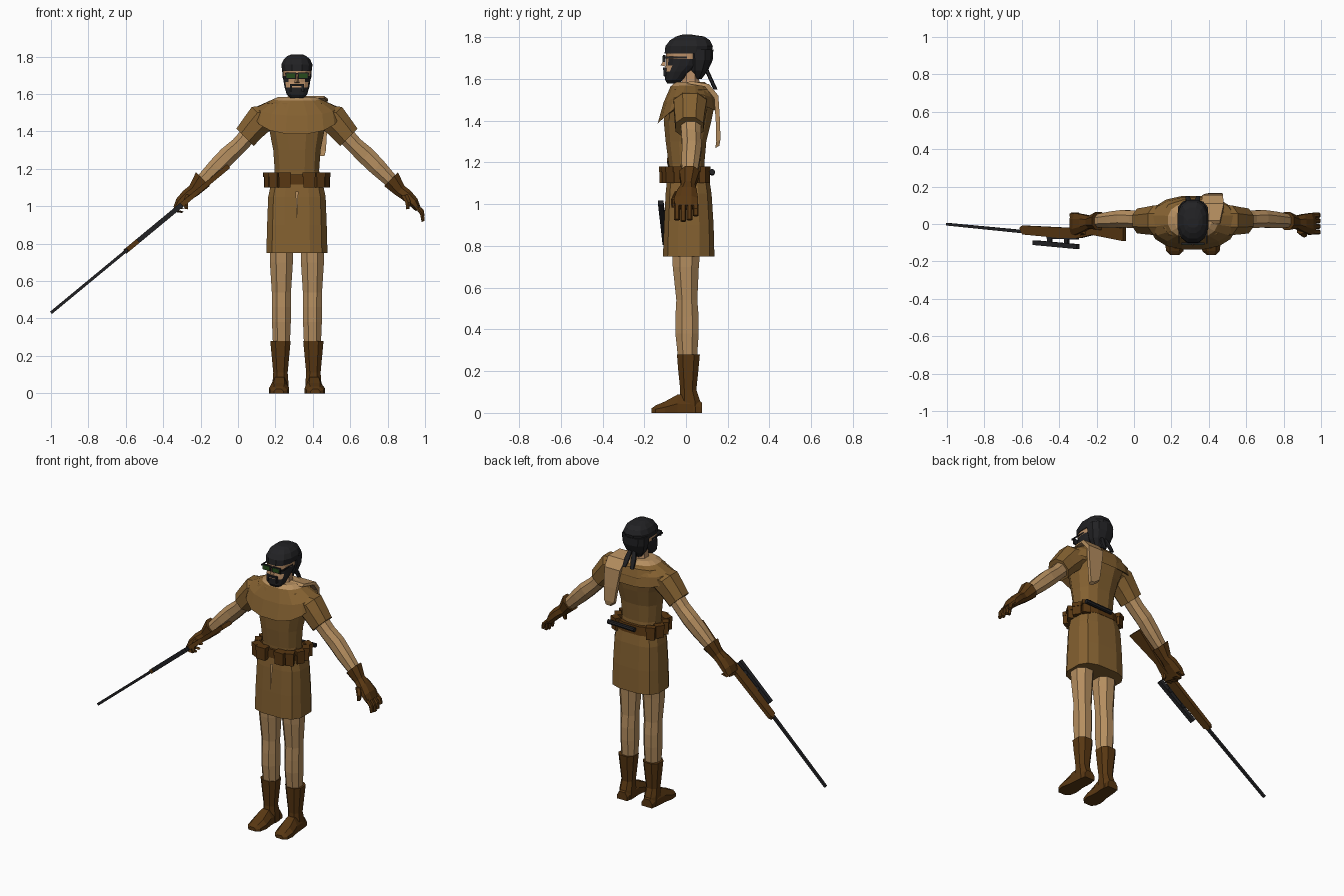
import bpy, bmesh, math
from mathutils import Vector

CX = 0.315  # body centre line


def material(name, col):
    m = bpy.data.materials.new(name)
    m.diffuse_color = (*col, 1)
    return m


TUNIC = material("tunic_brown", (0.23, 0.118, 0.030))
TAN = material("cloth_tan", (0.46, 0.27, 0.115))
LEATHER = material("dark_leather", (0.098, 0.038, 0.006))
BLACK = material("charcoal", (0.016, 0.016, 0.018))
SKIN = material("skin", (0.50, 0.28, 0.14))
GREEN = material("lens_green", (0.02, 0.07, 0.012))


def make(name, verts, faces, *mats, rule=None):
    me = bpy.data.meshes.new(name)
    bm = bmesh.new()
    vs = [bm.verts.new(v) for v in verts]
    for f in faces:
        bm.faces.new([vs[i] for i in f])
    bmesh.ops.recalc_face_normals(bm, faces=bm.faces)
    if rule:
        for f in bm.faces:
            f.material_index = rule(f.calc_center_median())
    bm.to_mesh(me)
    bm.free()
    for m in mats:
        me.materials.append(m)
    ob = bpy.data.objects.new(name, me)
    bpy.context.collection.objects.link(ob)
    return ob


def skin_rings(name, rings, *mats, rule=None):
    n = len(rings[0])
    verts = [v for r in rings for v in r]
    faces = [(i * n + j, i * n + (j + 1) % n, (i + 1) * n + (j + 1) % n, (i + 1) * n + j)
             for i in range(len(rings) - 1) for j in range(n)]
    faces += [tuple(range(n)), tuple(range(len(verts) - n, len(verts)))]
    return make(name, verts, faces, *mats, rule=rule)


def oval(cx, cz, y0, y1, rx, n=10, tilt=0, power=0.8):
    # squarish oval across x and y, optionally tipped about y
    out = []
    for k in range(n):
        a = 2 * math.pi * (k + 0.5) / n
        c, s = math.cos(a), math.sin(a)
        u = rx * math.copysign(abs(c) ** power, c)
        v = (y1 - y0) / 2 * math.copysign(abs(s) ** power, s)
        out.append(Vector((cx + u * math.cos(tilt), (y0 + y1) / 2 + v, cz + u * math.sin(tilt))))
    return out


def column(name, rows, *mats, n=12, cx=CX, power=0.8, rule=None):
    # rows: z, half width, front y, back y
    return skin_rings(name, [oval(cx, z, a, b, w, n, 0, power) for z, w, a, b in rows], *mats, rule=rule)


def limb(name, side, rows, mat, n=8, tilt=45):
    # rows: outward distance, z, half thickness, front y, back y
    t = math.radians(tilt) * side
    return skin_rings(name, [oval(CX + side * d, z, a, b, r, n, t, 0.9) for d, z, r, a, b in rows], mat)


def box(name, c, size, mat, turn=0):
    v = []
    for z in (-0.5, 0.5):
        for x, y in ((-0.5, -0.5), (0.5, -0.5), (0.5, 0.5), (-0.5, 0.5)):
            p = Vector((x * size[0], y * size[1], 0))
            v.append(Vector((c[0] + p.x * math.cos(turn) - p.y * math.sin(turn),
                             c[1] + p.x * math.sin(turn) + p.y * math.cos(turn), c[2] + z * size[2])))
    return skin_rings(name, [v[:4], v[4:]], mat)


# tunic body and skirt
column("tunic_body", [(1.10, .135, -.08, .10), (1.19, .122, -.085, .09), (1.30, .13, -.10, .10),
                      (1.40, .15, -.11, .125), (1.50, .19, -.10, .145), (1.55, .17, -.08, .13),
                      (1.575, .11, -.05, .09)], TUNIC)
column("skirt", [(.75, .167, -.113, .139), (.90, .163, -.108, .135), (1.05, .157, -.10, .125),
                 (1.13, .14, -.092, .112)], TUNIC, power=0.65)
make("skirt_slit", [(CX, -.115, .92), (CX - .008, -.104, 1.08), (CX + .008, -.104, 1.08)], [(0, 1, 2)], TAN)

# shoulder cape: hem dips at the front and back
cape = []
N = 16
for rx, y0, y1, z, dip in ((.10, -.05, .09, 1.585, 0), (.135, -.075, .115, 1.57, .005),
                           (.225, -.11, .14, 1.535, .05), (.235, -.138, .152, 1.50, .115),
                           (.20, -.10, .13, 1.50, .08)):
    ring = oval(CX, z, y0, y1, rx, N, 0, .85)
    for k, p in enumerate(ring):
        s = math.sin(2 * math.pi * (k + .5) / N)
        p.z -= dip * abs(s) * (1 if s < 0 else .5)
    cape.append(ring)
skin_rings("shoulder_cape", cape, TUNIC, TAN, rule=lambda c: int(c.z > 1.572))

# scarf over the shoulder, hanging down the back
rows = [(.39, .02, 1.59, .07), (.42, .11, 1.575, .06), (.42, .155, 1.52, .055), (.43, .163, 1.40, .045),
        (.435, .165, 1.31, .035), (.45, .16, 1.28, .012)]
skin_rings("scarf", [[Vector((x - w, y, z)), Vector((x + w, y, z)), Vector((x + w, y - .02, z - .012)),
                      Vector((x - w, y - .02, z - .012))] for x, y, z, w in rows], TAN)

# legs, boots, sleeves, arms, gloves
for side, tag in ((-1, "right"), (1, "left")):
    lx = CX + side * .083
    column("leg_" + tag, [(.25, .048, -.04, .055), (.38, .054, -.055, .065), (.46, .054, -.055, .065),
                          (.54, .055, -.05, .058), (.70, .066, -.068, .066), (.85, .068, -.075, .08)],
           TAN, n=8, cx=lx, power=.9)
    bx = CX + side * .088
    column("boot_" + tag, [(.0, .045, -.03, .075), (.06, .045, -.035, .07), (.11, .041, -.03, .052),
                           (.20, .05, -.04, .062), (.28, .058, -.047, .07)], LEATHER, n=8, cx=bx, power=.8)
    foot = []
    for y, w, h in ((.077, .036, .05), (.02, .042, .085), (-.04, .044, .088), (-.10, .054, .055),
                    (-.145, .046, .036), (-.165, .025, .022)):
        x = bx + side * (.077 - y) * .04
        foot.append([Vector((x - w, y, 0)), Vector((x + w, y, 0)), Vector((x + w, y, h * .5)),
                     Vector((x + w * .55, y, h)), Vector((x - w * .55, y, h)), Vector((x - w, y, h * .5))])
    skin_rings("foot_" + tag, foot, LEATHER)

    limb("sleeve_" + tag, side, [(.13, 1.48, .085, -.07, .11), (.185, 1.475, .085, -.065, .105),
                                 (.235, 1.42, .076, -.06, .095), (.278, 1.368, .07, -.055, .088)], TUNIC)
    limb("arm_" + tag, side, [(.25, 1.39, .05, -.03, .075), (.31, 1.325, .048, -.025, .075),
                              (.37, 1.27, .053, -.022, .078), (.43, 1.21, .05, -.025, .07),
                              (.53, 1.11, .036, -.02, .05)], TAN)
    limb("glove_" + tag, side, [(.503, 1.145, .056, -.035, .068), (.55, 1.085, .037, -.025, .045),
                                (.585, 1.06, .035, -.045, .055), (.625, 1.02, .03, -.062, .062),
                                (.648, .985, .018, -.058, .06)], LEATHER)
    # fingers: open on one hand, curled round the rifle on the other
    tips = ((.64, 1.0), (.668, .965), (.675, .925)) if side > 0 else ((.635, 1.0), (.65, .975), (.61, .972))
    for k in range(4):
        y = -.043 + k * .03
        lift = (0, -.006, 0, .02)[k]
        limb(f"finger_{tag}_{k}", side, [(d, z + lift * j / 2, .014 - .002 * j, y - .014, y + .014)
                                        for j, (d, z) in enumerate(tips)], LEATHER, n=6, tilt=25)
    limb("thumb_" + tag, side, [(.575, 1.06, .02, -.055, -.02), (.595, 1.02, .016, -.073, -.042),
                                (.592, .985, .01, -.07, -.048)], LEATHER, n=6, tilt=10)

# belt with pouches and a rolled tube at the back
column("belt", [(1.115, .148, -.098, .117), (1.17, .14, -.098, .112)], LEATHER, power=.7)
for side in (-1, 1):
    for d, y, w, t in ((.065, -.105, .062, .045), (.118, -.085, .045, .045), (.148, -.03, .045, .034),
                       (.148, .035, .05, .034), (.125, .088, .05, .034)):
        turn = side * math.atan2(d * .5, -y * 1.5) if abs(y) < .1 else 0
        box("pouch", (CX + side * d, y, 1.14), (w, t, .078), LEATHER, turn)
        box("pouch_flap", (CX + side * d, y, 1.168), (w + .006, t + .006, .026), LEATHER, turn)
tube = []
for x, z in ((.28, 1.15), (.47, 1.155)):
    tube.append([Vector((x, .125 + .014 * math.cos(k * math.pi / 4), z + .014 * math.sin(k * math.pi / 4)))
                 for k in range(8)])
skin_rings("belt_tube", tube, BLACK)

# neck and head, bearded by region
column("neck", [(1.54, .06, -.035, .075), (1.60, .05, -.02, .065), (1.66, .05, -.02, .065)], SKIN, n=8)


def beard(c):
    return int(c.z < 1.618 or (c.z < 1.70 and c.y > -.075))


column("head", [(1.578, .035, -.09, -.035), (1.597, .055, -.102, -.01), (1.635, .067, -.104, .03),
                (1.665, .072, -.098, .07), (1.695, .075, -.098, .09), (1.74, .076, -.098, .10)],
       SKIN, BLACK, n=16, power=.85, rule=beard)
box("moustache", (CX, -.104, 1.648), (.06, .012, .012), BLACK)
for s in (-1, 1):
    box("moustache_end", (CX + s * .031, -.101, 1.633), (.012, .014, .04), BLACK)
make("nose", [(CX, -.098, 1.705), (CX - .014, -.098, 1.66), (CX + .014, -.098, 1.66), (CX, -.122, 1.665)],
     [(0, 1, 3), (0, 3, 2), (1, 2, 3), (0, 2, 1)], SKIN)

# glasses
box("glasses_bridge", (CX, -.106, 1.708), (.13, .008, .008), BLACK)
for s in (-1, 1):
    box("lens_frame", (CX + s * .034, -.104, 1.697), (.056, .010, .034), BLACK)
    box("lens", (CX + s * .034, -.109, 1.697), (.046, .006, .025), GREEN)
    box("glasses_arm", (CX + s * .074, -.05, 1.703), (.006, .11, .008), BLACK)

# head wrap, back of the hair and knotted tails
column("head_wrap", [(1.722, .081, -.106, .125), (1.757, .086, -.102, .132), (1.785, .073, -.08, .118),
                     (1.803, .052, -.05, .09), (1.812, .03, -.02, .03)], BLACK, n=12, power=.85)
column("head_wrap_back", [(1.60, .035, .035, .075), (1.64, .065, .015, .105), (1.69, .08, .005, .128),
                          (1.74, .083, .0, .131)], BLACK, n=10)
for s in (-1, 1):
    skin_rings("wrap_tail", [oval(CX + s * d, z, y - .012, y + .008, w, 6)
                             for d, z, y, w in ((.012, 1.655, .095, .012), (.022, 1.60, .12, .018),
                                                (.028, 1.55, .143, .012))], BLACK)


# rifle: side outlines in (x, y), laid along the sloping barrel line
def slab(name, pts, half, mat):
    n = Vector((-.637, 0, .771)) * half
    base = [Vector((x, y, .43 + (x + 1) * .826)) for x, y in pts]
    return skin_rings(name, [[p - n for p in base], [p + n for p in base]], mat)


slab("rifle_barrel", [(-1, .006), (-.55, -.036), (-.55, -.054), (-1, -.008)], .008, BLACK)
slab("rifle_stock", [(-.605, -.02), (-.59, -.008), (-.30, -.022), (-.24, -.028), (-.05, .0),
                     (-.05, -.092), (-.22, -.058), (-.29, -.076), (-.40, -.074), (-.59, -.056)], .013, LEATHER)
slab("rifle_receiver", [(-.46, -.06), (-.30, -.06), (-.30, -.084), (-.46, -.078)], .011, BLACK)
slab("rifle_scope", [(-.535, -.087), (-.30, -.108), (-.30, -.134), (-.535, -.112)], .013, BLACK)
for x in (-.45, -.36):
    slab("scope_mount", [(x - .01, -.07), (x + .01, -.07), (x + .01, -.105), (x - .01, -.105)], .007, BLACK)
